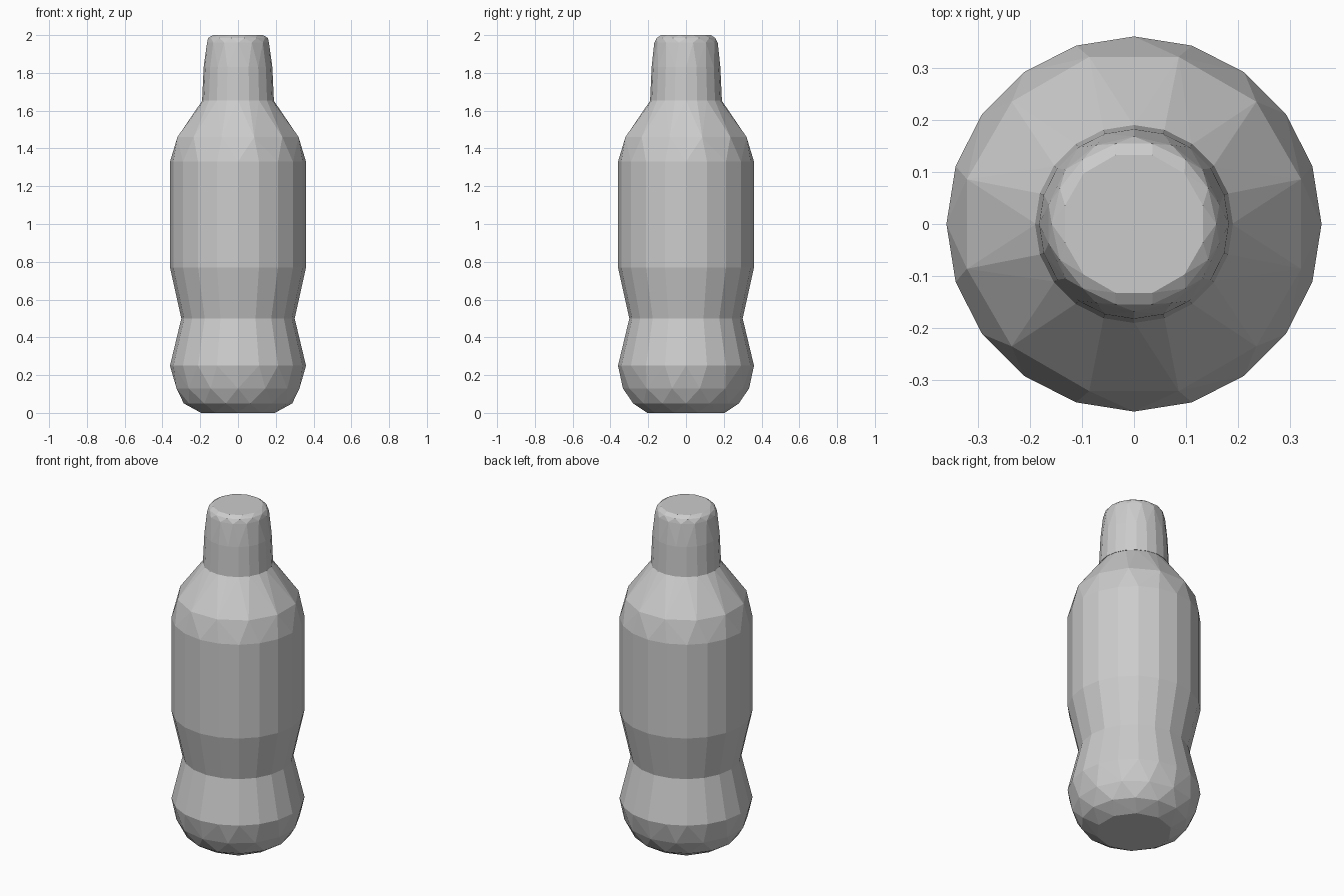
import bpy, bmesh
from math import sin, cos, pi

if "Cube" in bpy.data.objects:
    bpy.data.objects.remove(bpy.data.objects["Cube"])


def faceted_part(name, rings):
    """Closed convex shell around rings of (z, radius, sides, twist in steps)."""
    bm = bmesh.new()
    for z, r, n, twist in rings:
        for i in range(n):
            a = 2 * pi * (i + twist) / n
            bm.verts.new((r * cos(a), r * sin(a), z))
    hull = bmesh.ops.convex_hull(bm, input=bm.verts[:])
    unused = {g for g in hull["geom_interior"] if isinstance(g, bmesh.types.BMVert)}
    bmesh.ops.delete(bm, geom=list(unused), context='VERTS')
    # join coplanar triangles into clean flat panels
    bmesh.ops.dissolve_limit(bm, angle_limit=0.02, verts=bm.verts[:], edges=bm.edges[:])
    bmesh.ops.recalc_face_normals(bm, faces=bm.faces[:])
    mesh = bpy.data.meshes.new(name)
    bm.to_mesh(mesh)
    bm.free()
    obj = bpy.data.objects.new(name, mesh)
    bpy.context.collection.objects.link(obj)
    return obj


# Rounded foot below the waist
faceted_part("bottle_base", [
    (0.0, 0.205, 10, 0.5),
    (0.05, 0.287, 14, 0),
    (0.13, 0.334, 14, 0.5),
    (0.25, 0.36, 20, 0),
    (0.50, 0.30, 20, 0),
])

# Main body: waist, straight wall and sloping shoulder
faceted_part("bottle_body", [
    (0.50, 0.30, 20, 0),
    (0.77, 0.36, 20, 0),
    (1.33, 0.36, 20, 0),
    (1.46, 0.332, 12, 0.5),
    (1.655, 0.188, 20, 0),
])

# Tapered cap with a softened top edge
faceted_part("cap", [
    (1.655, 0.19, 20, 0),
    (1.83, 0.182, 20, 0),
    (1.96, 0.168, 14, 0.5),
    (1.985, 0.158, 14, 0),
    (2.0, 0.137, 12, 0.5),
])
